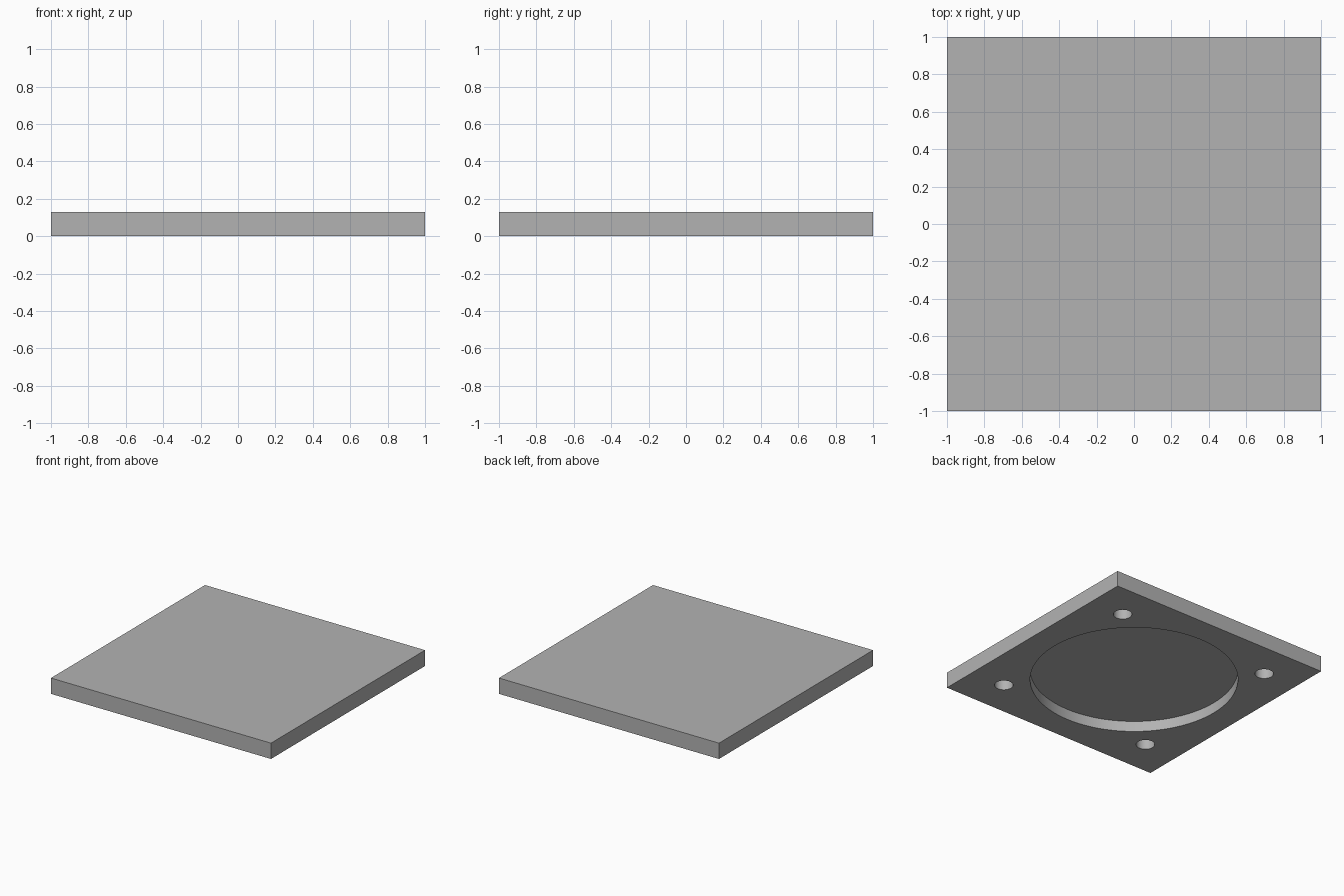
import bpy
import math

cube = bpy.data.objects.get("Cube")
if cube:
    bpy.data.objects.remove(cube, do_unlink=True)

HEIGHT = 0.13
POCKET_DEPTH = 0.087
HOLE_OFFSET = 0.696

# Single grey material
grey = bpy.data.materials.new("light_grey")
grey.use_nodes = True
colour = (0.45, 0.45, 0.45, 1)
grey.diffuse_color = colour
grey.node_tree.nodes["Principled BSDF"].inputs["Base Color"].default_value = colour

# Square plate
bpy.ops.mesh.primitive_cube_add(size=2, location=(0, 0, HEIGHT / 2))
plate = bpy.context.object
plate.name = "square_plate"
plate.scale.z = HEIGHT / 2
bpy.ops.object.transform_apply(location=True, scale=True)
plate.data.materials.append(grey)


def cut_pocket(name, x, y, radius, sides):
    """Sink a blind round pocket into the underside of the plate."""
    bpy.ops.mesh.primitive_cylinder_add(
        vertices=sides, radius=radius, depth=2 * POCKET_DEPTH, location=(x, y, 0))
    cutter = bpy.context.object
    cutter.name = name
    cutter.hide_render = True
    cutter.data.materials.append(grey)
    cut = plate.modifiers.new(name, "BOOLEAN")
    cut.operation = "DIFFERENCE"
    cut.solver = "EXACT"
    cut.object = cutter
    bpy.context.view_layer.objects.active = plate
    bpy.ops.object.modifier_apply(modifier=cut.name)
    bpy.data.objects.remove(cutter, do_unlink=True)


# Large central recess and four corner holes
cut_pocket("central_recess_cutter", 0, 0, 0.783, 96)
for sx in (-1, 1):
    for sy in (-1, 1):
        cut_pocket("corner_hole_cutter", sx * HOLE_OFFSET, sy * HOLE_OFFSET, 0.07, 48)

# Smooth round walls, sharp rims
bpy.ops.object.select_all(action="DESELECT")
plate.select_set(True)
bpy.context.view_layer.objects.active = plate
bpy.ops.object.shade_smooth_by_angle(angle=math.radians(30))
